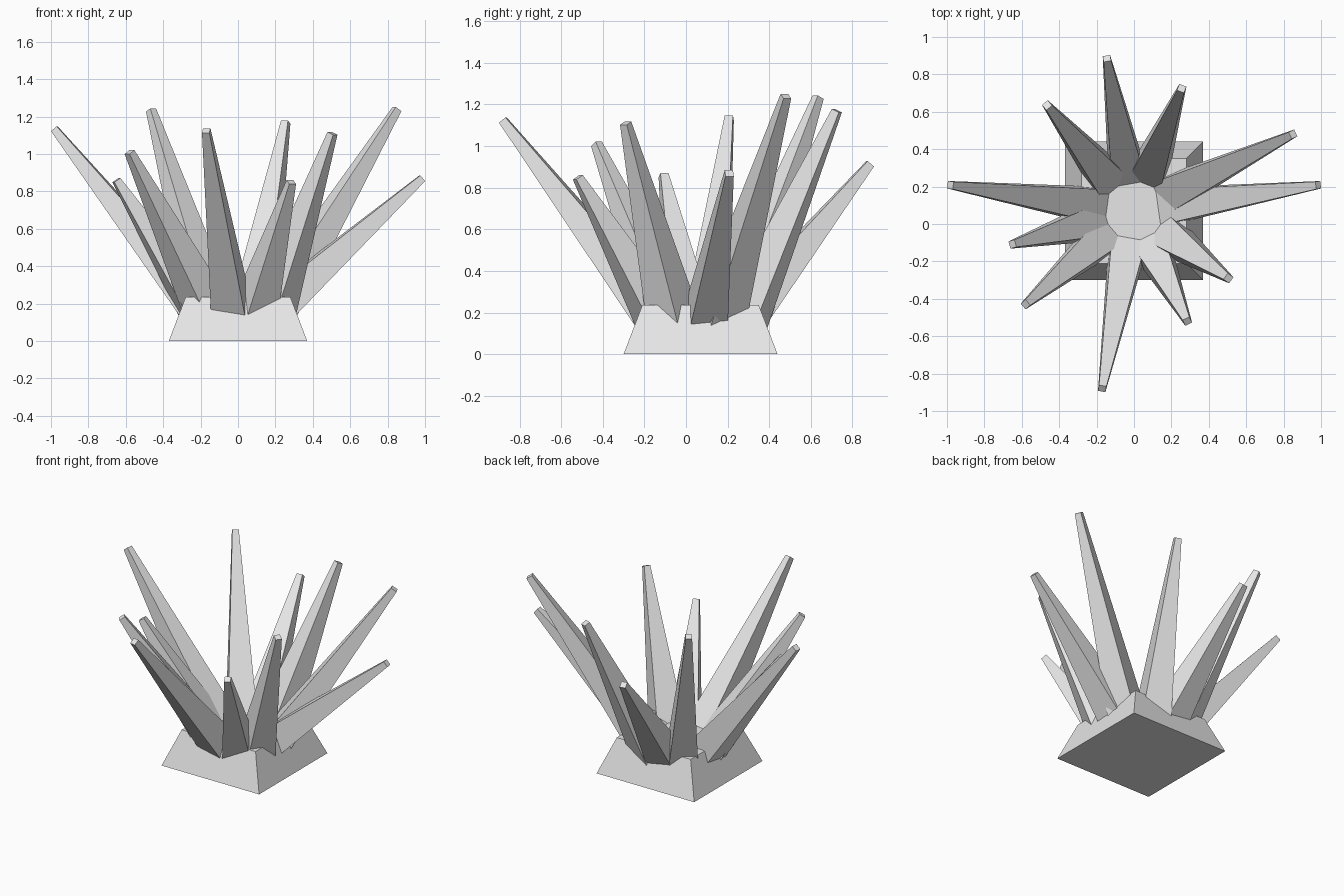
import bpy, bmesh, math
from mathutils import Vector

if "Cube" in bpy.data.objects:
    bpy.data.objects.remove(bpy.data.objects["Cube"])

grey = bpy.data.materials.new("light_grey")
grey.diffuse_color = (0.8, 0.8, 0.8, 1)
grey.use_nodes = True
grey.node_tree.nodes["Principled BSDF"].inputs["Base Color"].default_value = grey.diffuse_color
CENTRE = Vector((0, 0.07, 0))


def loft(name, rings):
    """Closed flat-faced solid through a list of four-point rings."""
    bm = bmesh.new()
    low, high = [[bm.verts.new(p) for p in ring] for ring in rings]
    for i in range(4):
        j = (i + 1) % 4
        bm.faces.new((low[i], low[j], high[j], high[i]))
    bm.faces.new(low[::-1])
    bm.faces.new(high)
    bmesh.ops.recalc_face_normals(bm, faces=bm.faces)
    mesh = bpy.data.meshes.new(name)
    bm.to_mesh(mesh)
    bm.free()
    mesh.materials.append(grey)
    obj = bpy.data.objects.new(name, mesh)
    bpy.context.collection.objects.link(obj)


def square(centre, half, u, v):
    return [centre + half * (a * u + b * v)
            for a, b in ((-1, -1), (1, -1), (1, 1), (-1, 1))]


# Sloped square base
X, Y, Z = Vector((1, 0, 0)), Vector((0, 1, 0)), Vector((0, 0, 1))
loft("base", [square(CENTRE, 0.37, X, Y),
              square(CENTRE + 0.235 * Z, 0.28, X, Y)])

# Tapered spikes fanning out of the base, given by their tip centres
TIPS = [(-0.145, 0.885, 0.915), (0.255, 0.725, 1.17), (0.85, 0.48, 1.24),
        (0.985, 0.208, 0.87), (0.505, -0.29, 1.11), (0.285, -0.52, 0.85),
        (-0.17, -0.88, 1.125), (-0.58, -0.43, 1.01), (-0.65, -0.108, 0.86),
        (-0.982, 0.208, 1.135), (-0.465, 0.635, 1.235)]
for n, tip in enumerate(TIPS, 1):
    tip = Vector(tip)
    out = tip - CENTRE
    out.z = 0
    out.normalize()
    ring = CENTRE + 0.245 * out + 0.21 * Z
    axis = (tip - ring).normalized()
    side = Z.cross(out)
    up = axis.cross(side)
    loft(f"spike_{n}", [square(ring - 0.09 * axis, 0.096, side, up),
                        square(tip, 0.02, side, up)])
